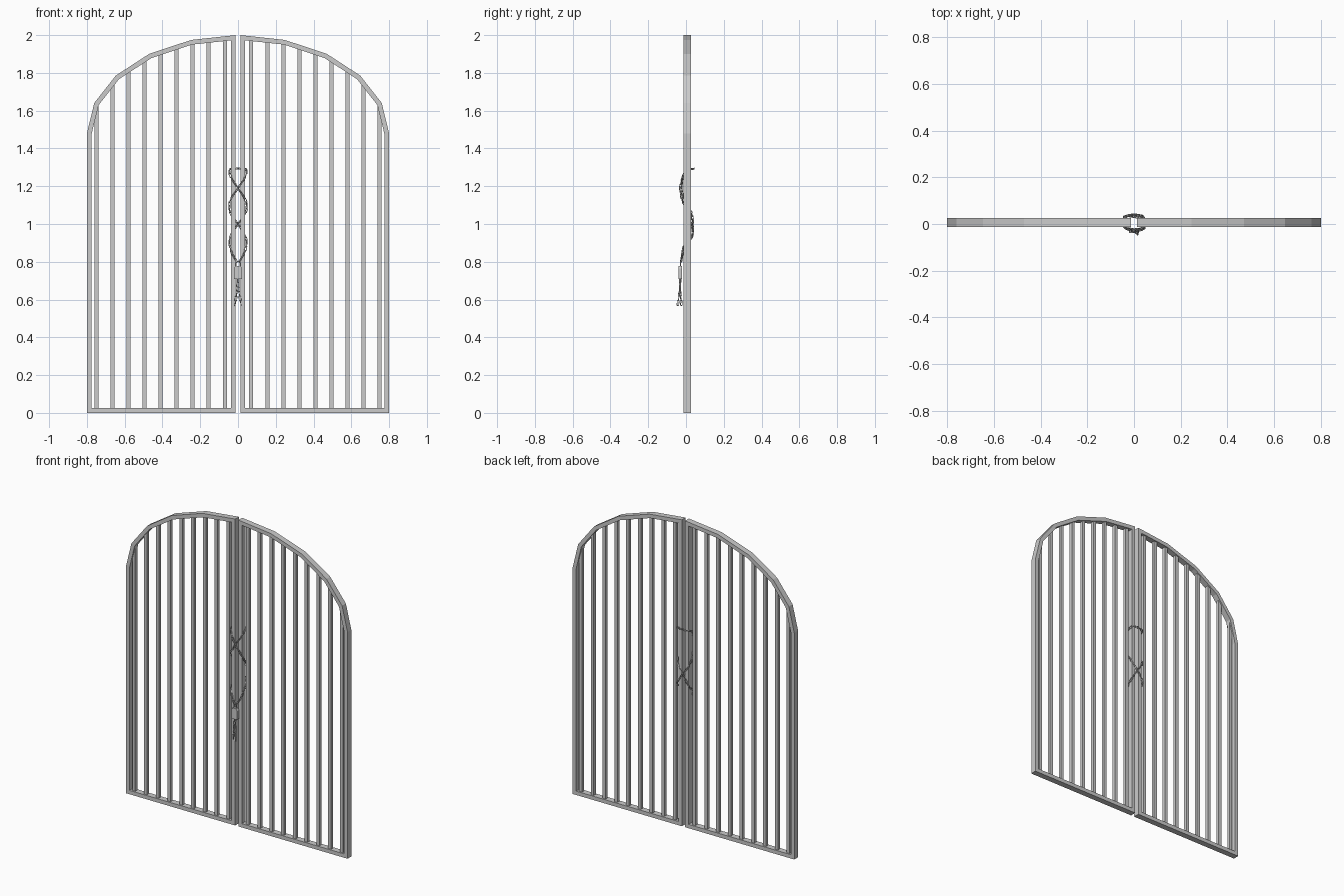
import bpy, bmesh, math
from mathutils import Vector, Matrix

if "Cube" in bpy.data.objects:
    bpy.data.objects.remove(bpy.data.objects["Cube"])

YF, YB = -0.013, 0.026          # front and back of the gate frame
YC = (YF + YB) / 2
GAP, HALF, SPRING, RISE = 0.012, 0.80, 1.48, 0.52
ARC = [(HALF * math.cos(math.radians(a)), SPRING + RISE * math.sin(math.radians(a)))
       for a in range(0, 90, 18)] + [(GAP, 2.0)]


def finish(bm, name):
    bmesh.ops.recalc_face_normals(bm, faces=bm.faces[:])
    me = bpy.data.meshes.new(name)
    bm.to_mesh(me)
    bm.free()
    ob = bpy.data.objects.new(name, me)
    bpy.context.collection.objects.link(ob)
    return ob


def arch_z(x):
    for (x0, z0), (x1, z1) in zip(ARC, ARC[1:]):
        if x1 <= x <= x0:
            return z0 + (z1 - z0) * (x0 - x) / (x0 - x1)
    return 2.0


# Arched leaf frame: outline inset to a band, then given depth
def leaf_frame(side, name):
    bm = bmesh.new()
    pts = [(GAP, 0), (HALF, 0)] + ARC
    face = bm.faces.new([bm.verts.new((side * x, YF, z)) for x, z in pts])
    bm.normal_update()
    bmesh.ops.inset_region(bm, faces=[face], thickness=0.025,
                           use_boundary=True, use_even_offset=True)
    bmesh.ops.delete(bm, geom=[face], context='FACES_ONLY')
    ext = bmesh.ops.extrude_face_region(bm, geom=bm.faces[:], use_keep_orig=True)
    verts = [v for v in ext['geom'] if isinstance(v, bmesh.types.BMVert)]
    bmesh.ops.translate(bm, verts=verts, vec=(0, YB - YF, 0))
    finish(bm, name)


# Upright square bars, tops cut to follow the arch
def leaf_bars(side, name):
    bm = bmesh.new()
    for k in range(9):
        x = 0.07 + 0.085 * k
        for v in bmesh.ops.create_cube(bm, size=0.021)['verts']:
            px = x + v.co.x
            z = arch_z(px) - 0.012 if v.co.z > 0 else 0.012
            v.co = (side * px, YC + v.co.y, z)
    finish(bm, name)


for side, tag in ((-1, "left"), (1, "right")):
    leaf_frame(side, tag + "_gate_frame")
    leaf_bars(side, tag + "_gate_bars")


# One oval chain link, long axis on local z
def add_link(bm, mat, length=0.032, width=0.014, r=0.0022, n=10, m=5):
    rings = []
    for i in range(n):
        a = 2 * math.pi * (i + 0.5) / n
        d = Vector((math.cos(a), 0, math.sin(a)))
        straight = 0 if abs(d.z) < 1e-6 else math.copysign((length - width) / 2, d.z)
        c = d * (width / 2 - r) + Vector((0, 0, straight))
        ring = []
        for j in range(m):
            b = 2 * math.pi * j / m
            p = c + d * (r * math.cos(b)) + Vector((0, r * math.sin(b), 0))
            ring.append(bm.verts.new(mat @ p))
        rings.append(ring)
    for i in range(n):
        p, q = rings[i], rings[(i + 1) % n]
        for j in range(m):
            k = (j + 1) % m
            bm.faces.new((p[j], p[k], q[k], q[j]))


# Links laid along a path, each turned a quarter from the last
def chain(path, name, pitch=0.023):
    pts = [Vector(p) for p in path]
    total = sum((b - a).length for a, b in zip(pts, pts[1:]))
    count = max(2, round(total / pitch))

    def at(s):
        for a, b in zip(pts, pts[1:]):
            seg = (b - a).length
            if s <= seg:
                return a.lerp(b, s / seg)
            s -= seg
        return pts[-1].copy()

    bm = bmesh.new()
    for i in range(count):
        a, b = at(total * i / count), at(total * (i + 1) / count)
        rot = (b - a).to_track_quat('Z', 'Y').to_matrix().to_4x4()
        turn = Matrix.Rotation(math.radians(45 + 90 * (i % 2)), 4, 'Z')
        add_link(bm, Matrix.Translation((a + b) / 2) @ rot @ turn)
    finish(bm, name)


# Two strands lace around the meeting posts, crossing front and back
LACE = [(0, 0.040, 1.293), (0.030, 0.037, 1.292), (0.046, 0.022, 1.290), (0.046, -0.008, 1.27),
        (0.034, -0.020, 1.24), (0, -0.028, 1.19), (-0.034, -0.021, 1.14), (-0.046, -0.012, 1.11),
        (-0.046, 0.022, 1.07), (-0.030, 0.030, 1.04), (0, 0.035, 1.0), (0.032, 0.036, 0.95),
        (0.045, 0.028, 0.92), (0.045, -0.010, 0.89), (0.036, -0.018, 0.85), (0.006, -0.026, 0.80)]
for side, tag in ((-1, "left"), (1, "right")):
    strand = [(side * x, y + side * (0.004 if 1.0 <= z <= 1.2 else 0), z) for x, y, z in LACE]
    chain(strand, tag + "_chain")
    # Loose tails hanging under the padlock
    chain([(side * 0.003, -0.030 - side * 0.002, 0.715), (side * 0.004, -0.032, 0.65),
           (side * 0.016, -0.034 - side * 0.010, 0.570)], tag + "_chain_tail")

# Padlock body with clipped shoulders
bm = bmesh.new()
outline = [(-0.021, 0.708), (0.021, 0.708), (0.021, 0.765), (0.013, 0.778), (-0.013, 0.778), (-0.021, 0.765)]
f = bm.faces.new([bm.verts.new((x, -0.039, z)) for x, z in outline])
ext = bmesh.ops.extrude_face_region(bm, geom=[f], use_keep_orig=True)
bmesh.ops.translate(bm, verts=[v for v in ext['geom'] if isinstance(v, bmesh.types.BMVert)], vec=(0, 0.019, 0))
finish(bm, "padlock_body")

# Padlock shackle
bm = bmesh.new()
add_link(bm, Matrix.Translation((0, -0.029, 0.782)), length=0.044, width=0.026, r=0.003, n=12, m=6)
finish(bm, "padlock_shackle")
